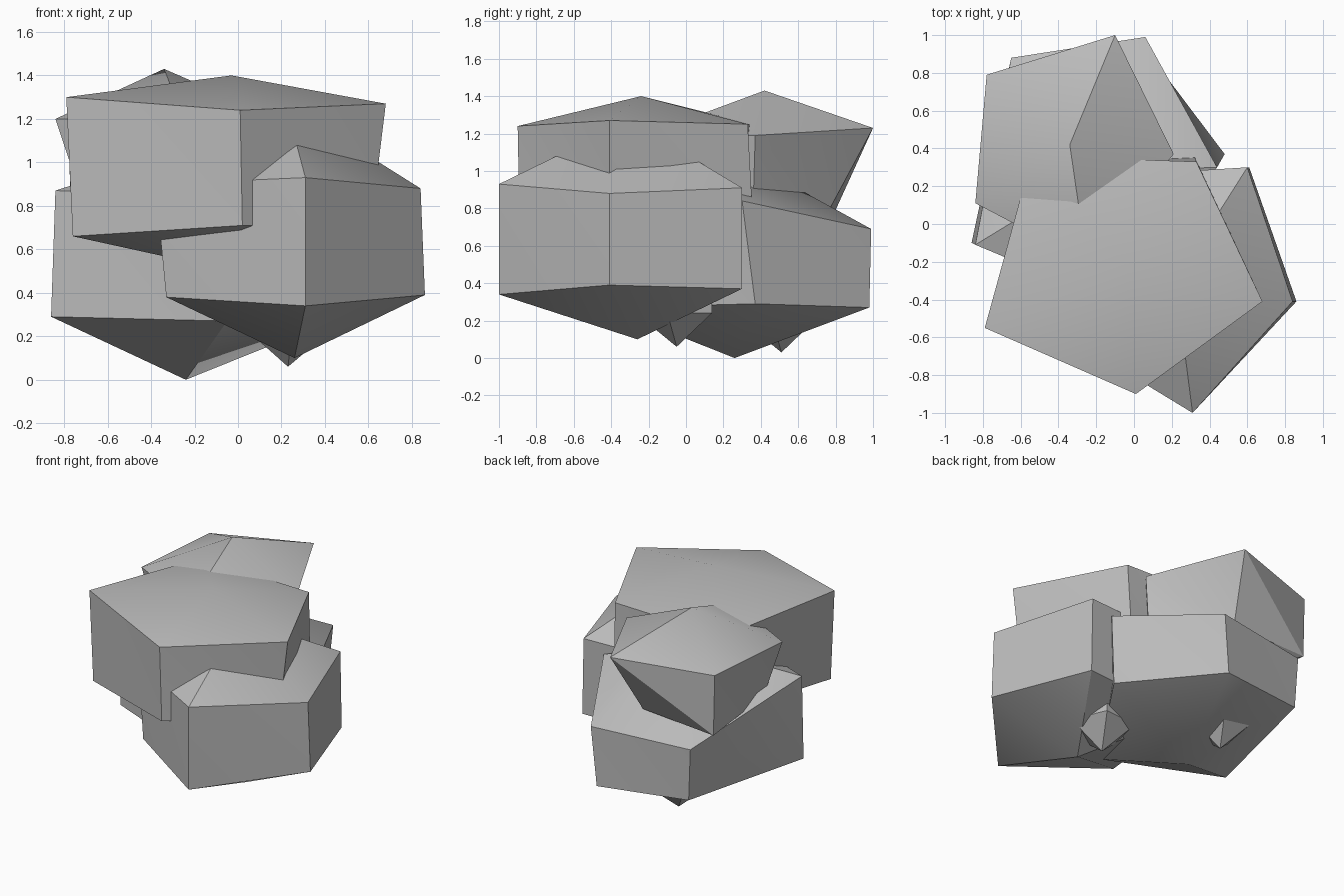
import bpy
import math

# Remove the default object
old = bpy.data.objects.get("Cube")
if old:
    bpy.data.objects.remove(old, do_unlink=True)

# Single stone colour
stone = bpy.data.materials.new("stone_grey")
stone.use_nodes = True
grey = (0.5, 0.5, 0.5, 1)
stone.diffuse_color = grey
stone.node_tree.nodes["Principled BSDF"].inputs["Base Color"].default_value = grey


def make_rock(name, top, bottom, upper, lower):
    """Five-sided boulder: two rings of corners closed by a peak and a foot."""
    n = len(upper)
    verts = [top, bottom] + upper + lower
    faces = []
    for i in range(n):
        j = (i + 1) % n
        a, b = 2 + i, 2 + j
        c, d = 2 + n + j, 2 + n + i
        faces += [(0, a, b), (a, d, c), (a, c, b), (1, c, d)]
    mesh = bpy.data.meshes.new(name)
    mesh.from_pydata(verts, [], faces)
    mesh.materials.append(stone)
    rock = bpy.data.objects.new(name, mesh)
    bpy.context.scene.collection.objects.link(rock)
    bpy.ops.object.select_all(action="DESELECT")
    rock.select_set(True)
    bpy.context.view_layer.objects.active = rock
    bpy.ops.object.shade_smooth_by_angle(angle=math.radians(30))
    return rock


def ring(centre, radius, z, start=-85):
    """Regular five-cornered ring, for the small rocks."""
    points = []
    for i in range(5):
        t = math.radians(start + i * 72)
        points.append((centre[0] + radius * math.cos(t),
                       centre[1] + radius * math.sin(t), z))
    return points


# Large rock on top, at the front
make_rock("upper_front_rock", (-0.03, -0.24, 1.40), (-0.03, -0.2, 0.5),
          [(0.01, -0.9, 1.24), (0.68, -0.41, 1.27), (0.33, 0.33, 1.25),
           (-0.54, 0.36, 1.25), (-0.79, -0.55, 1.30)],
          [(0.02, -0.89, 0.71), (0.61, -0.41, 0.7), (0.32, 0.36, 0.7),
           (-0.52, 0.34, 0.68), (-0.76, -0.55, 0.66)])

# Rock at the lower front
make_rock("lower_front_rock", (0.22, -0.3, 1.27), (0.26, -0.26, 0.10),
          [(0.31, -1.0, 0.93), (0.84, -0.41, 0.88), (0.6, 0.3, 0.91),
           (-0.2, 0.25, 0.9), (-0.38, -0.58, 0.9)],
          [(0.31, -1.0, 0.34), (0.86, -0.41, 0.39), (0.61, 0.3, 0.37),
           (-0.2, 0.25, 0.35), (-0.33, -0.6, 0.38)])

# Rock at the lower back
make_rock("lower_back_rock", (-0.2, 0.28, 1.08), (-0.24, 0.26, 0),
          [(-0.1, -0.42, 0.85), (0.44, 0.3, 0.84), (0.06, 0.99, 0.69),
           (-0.65, 0.88, 0.67), (-0.84, -0.11, 0.87)],
          [(-0.05, -0.42, 0.27), (0.48, 0.37, 0.29), (0.02, 0.98, 0.27),
           (-0.63, 0.87, 0.3), (-0.86, -0.1, 0.29)])

# Rock on top, at the back
make_rock("upper_back_rock", (-0.34, 0.42, 1.43), (-0.3, 0.4, 0.6),
          [(-0.25, -0.2, 1.2), (0.21, 0.37, 1.19), (-0.1, 1.0, 1.23),
           (-0.78, 0.79, 1.2), (-0.84, 0.11, 1.2)],
          [(-0.25, -0.15, 0.8), (0.18, 0.36, 0.85), (-0.2, 0.77, 0.8),
           (-0.77, 0.79, 0.77), (-0.7, 0.12, 0.78)])

# Small rocks underneath
for name, x, y, z in (("under_front_rock", 0.23, -0.05, 0.06),
                      ("under_back_rock", -0.3, 0.51, 0.03)):
    make_rock(name, (x, y, z + 0.6), (x, y, z),
              ring((x, y), 0.22, z + 0.45), ring((x, y), 0.22, z + 0.18))
